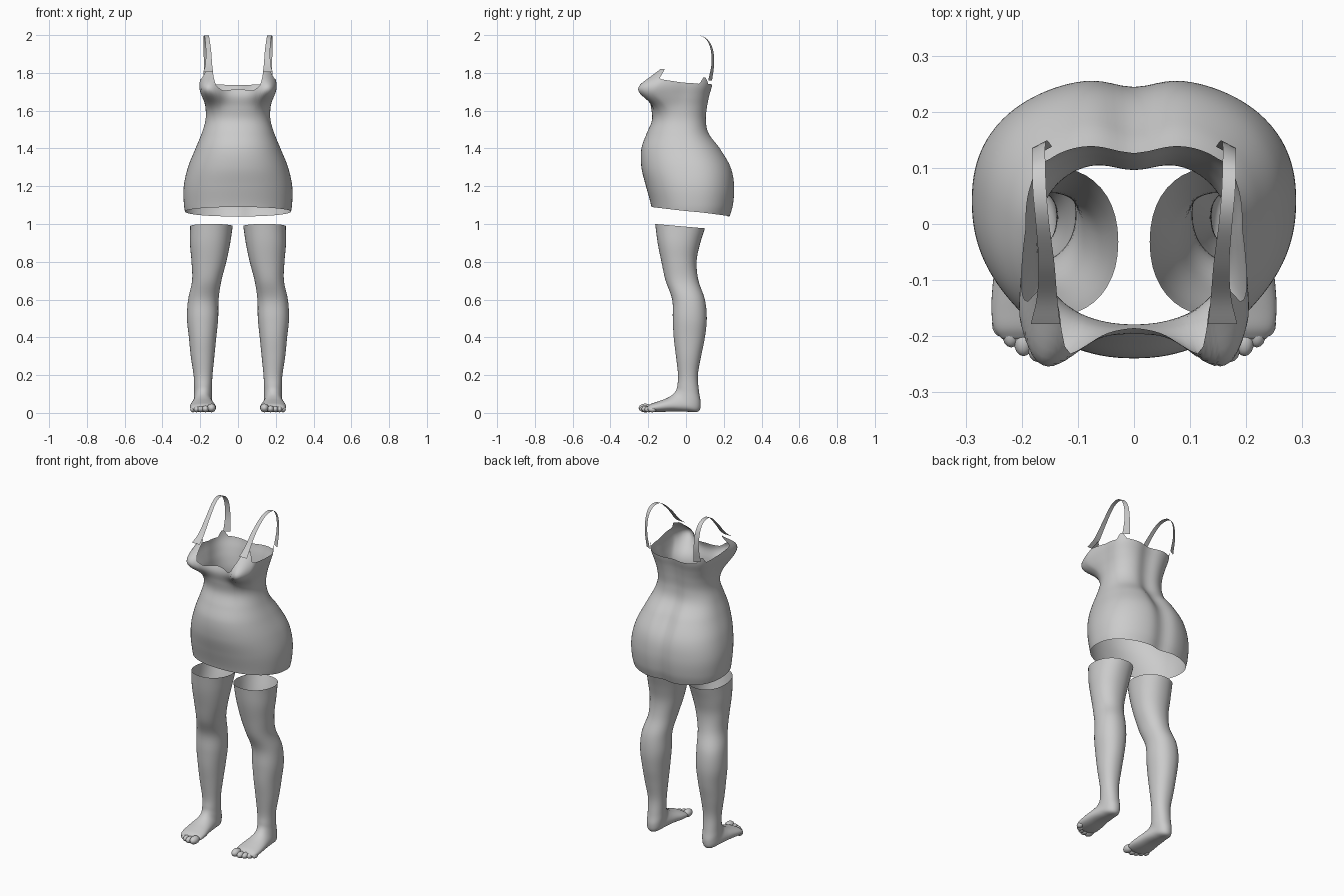
import bpy, bmesh, math
from mathutils import Vector

if "Cube" in bpy.data.objects:
    bpy.data.objects.remove(bpy.data.objects["Cube"])

grey = bpy.data.materials.new("plain grey")
grey.use_nodes = True
grey.diffuse_color = (0.6, 0.6, 0.6, 1)
grey.node_tree.nodes["Principled BSDF"].inputs["Base Color"].default_value = (0.6, 0.6, 0.6, 1)


def sample(table, t):
    """Smooth interpolation of rows keyed by their first value."""
    t = min(max(t, table[0][0]), table[-1][0])
    i = max(j for j in range(len(table) - 1) if table[j][0] <= t)
    a, b = table[i], table[i + 1]
    p, n = table[max(i - 1, 0)], table[min(i + 2, len(table) - 1)]
    h = b[0] - a[0]
    s = (t - a[0]) / h
    out = []
    for k in range(1, len(a)):
        ma = (b[k] - p[k]) / (b[0] - p[0]) * h
        mb = (n[k] - a[k]) / (n[0] - a[0]) * h
        out.append((2*s**3 - 3*s**2 + 1) * a[k] + (s**3 - 2*s**2 + s) * ma
                   + (3*s**2 - 2*s**3) * b[k] + (s**3 - s**2) * mb)
    return out


def linear(table, t):
    for a, b in zip(table, table[1:]):
        if t <= b[0]:
            return a[1] + (b[1] - a[1]) * (t - a[0]) / (b[0] - a[0])
    return table[-1][1]


def bell(d, width):
    return math.exp(-(d / width) ** 2)


def finish(name, bm, mirror=False):
    mesh = bpy.data.meshes.new(name)
    bm.to_mesh(mesh)
    bm.free()
    mesh.materials.append(grey)
    mesh.shade_smooth()
    obj = bpy.data.objects.new(name, mesh)
    bpy.context.collection.objects.link(obj)
    if mirror:
        mod = obj.modifiers.new("mirror", "MIRROR")
        mod.use_mirror_merge = False
    return obj


def loft(bm, rings, closed=True, cap=False):
    """Skin a list of point rings; rings run upward, counter-clockwise."""
    rows = [[bm.verts.new(p) for p in ring] for ring in rings]
    n = len(rows[0])
    for lo, hi in zip(rows, rows[1:]):
        for i in range(n if closed else n - 1):
            j = (i + 1) % n
            bm.faces.new((lo[i], lo[j], hi[j], hi[i]))
    if cap:
        bm.faces.new(rows[0][::-1])


# Dress: height, half width, front y, back y, widest y, back squareness
BODY = [
    (1.03, 0.273, -0.175, 0.235, 0.04, 2.3),
    (1.10, 0.286, -0.185, 0.255, 0.04, 2.3),
    (1.20, 0.287, -0.212, 0.262, 0.04, 2.3),
    (1.30, 0.265, -0.236, 0.245, 0.03, 2.3),
    (1.40, 0.225, -0.236, 0.190, 0.00, 2.3),
    (1.48, 0.192, -0.208, 0.130, -0.02, 2.3),
    (1.55, 0.172, -0.180, 0.115, -0.03, 2.4),
    (1.62, 0.172, -0.185, 0.120, -0.03, 2.6),
    (1.68, 0.182, -0.195, 0.130, -0.02, 2.8),
    (1.74, 0.193, -0.175, 0.145, -0.01, 3.0),
    (1.83, 0.193, -0.150, 0.150, 0.00, 3.0),
]
# Top edge: degrees from the front, height
EDGE = [(0, 1.715), (22, 1.705), (30, 1.73), (41, 1.82), (54, 1.82), (64, 1.77),
        (90, 1.748), (112, 1.742), (120, 1.775), (127, 1.775), (138, 1.742), (180, 1.735)]


def body_point(angle, z):
    w, front, back, mid, power = sample(BODY, z)
    s, c = math.sin(angle), math.cos(angle)
    is_front = c > 0
    power = 2.2 if is_front else power
    x = math.copysign(abs(s) ** (2 / power), s) * w
    y = mid + (front - mid if is_front else back - mid) * abs(c) ** (2 / power)
    if is_front:
        # bust
        bump = bell(z - 1.72, 0.075) * bell(abs(x) - 0.145, 0.065) * min(1, c * 3)
        y -= 0.115 * bump
        x += math.copysign(0.035 * bump * abs(s), x)
    else:
        # spine and seat groove
        y -= (0.018 + 0.014 * bell(z - 1.38, 0.1)) * bell(x, 0.055) * c * c
    return Vector((x, y, z))


COLS, ROWS = 120, 56
bm = bmesh.new()
rings = []
for r in range(ROWS + 1):
    ring = []
    for i in range(COLS):
        a = math.tau * i / COLS
        deg = math.degrees(min(a, math.tau - a))
        low = 1.065 + 0.025 * math.cos(a)
        ring.append(body_point(a, low + (linear(EDGE, deg) - low) * r / ROWS))
    rings.append(ring)
loft(bm, rings)
finish("dress", bm)

# Shoulder straps: step, x, y, z, half width, twist
STRAP = [
    (0, 0.158, -0.178, 1.805, 0.026, 0.0),
    (1, 0.155, -0.130, 1.845, 0.018, 0.0),
    (2, 0.156, -0.070, 1.915, 0.014, 0.0),
    (3, 0.163, 0.000, 1.980, 0.012, 0.0),
    (4, 0.168, 0.055, 1.999, 0.012, 0.0),
    (5, 0.170, 0.105, 1.982, 0.012, -0.003),
    (6, 0.170, 0.135, 1.930, 0.012, -0.006),
    (7, 0.168, 0.142, 1.850, 0.013, -0.007),
    (8, 0.164, 0.128, 1.760, 0.018, -0.010),
]
bm = bmesh.new()
rings = []
for i in range(49):
    x, y, z, w, twist = sample(STRAP, i / 6)
    rings.append([(x + w * k, y + twist * k, z) for k in (-1, 0, 1)])
loft(bm, rings, closed=False)
finish("shoulder_straps", bm, mirror=True)

# Stockings, toe to thigh: front y, front z, back y, back z, inner x, outer x
LEG = [
    (-0.205, 0.034, -0.205, 0.010, 0.130, 0.235),
    (-0.185, 0.048, -0.185, 0.004, 0.119, 0.250),
    (-0.150, 0.060, -0.140, 0.004, 0.117, 0.254),
    (-0.110, 0.074, -0.070, 0.008, 0.125, 0.250),
    (-0.080, 0.090, 0.010, 0.006, 0.133, 0.242),
    (-0.062, 0.106, 0.066, 0.008, 0.138, 0.236),
    (-0.050, 0.125, 0.078, 0.050, 0.138, 0.233),
    (-0.045, 0.150, 0.069, 0.110, 0.138, 0.232),
    (-0.042, 0.200, 0.063, 0.200, 0.135, 0.235),
    (-0.053, 0.300, 0.080, 0.300, 0.125, 0.250),
    (-0.065, 0.400, 0.100, 0.400, 0.115, 0.260),
    (-0.070, 0.500, 0.110, 0.500, 0.105, 0.270),
    (-0.073, 0.600, 0.100, 0.600, 0.103, 0.264),
    (-0.108, 0.700, 0.066, 0.700, 0.088, 0.243),
    (-0.130, 0.800, 0.056, 0.800, 0.062, 0.246),
    (-0.150, 0.900, 0.073, 0.890, 0.042, 0.254),
    (-0.163, 1.000, 0.100, 0.977, 0.028, 0.253),
]
LEG = [(i,) + row for i, row in enumerate(LEG)]
bm = bmesh.new()
rings = []
for i in range((len(LEG) - 1) * 5 + 1):
    fy, fz, by, bz, xi, xo = sample(LEG, i / 5)
    ring = []
    for k in range(40):
        a = math.tau * k / 40
        c, s = math.cos(a), math.sin(a)
        f = 0.5 + 0.5 * math.copysign(abs(c) ** 0.92, c)
        x = (xi + xo) / 2 + (xo - xi) / 2 * math.copysign(abs(s) ** 0.92, s)
        ring.append((x, by + (fy - by) * f, bz + (fz - bz) * f))
    rings.append(ring)
loft(bm, rings, cap=True)
finish("stockings", bm, mirror=True)

# Toes: x, y, radius
bm = bmesh.new()
for x, y, r in [(0.140, -0.216, 0.023), (0.172, -0.219, 0.018), (0.197, -0.210, 0.017),
                (0.219, -0.196, 0.016), (0.238, -0.178, 0.015)]:
    new = bmesh.ops.create_uvsphere(bm, u_segments=16, v_segments=10, radius=r)["verts"]
    for v in new:
        v.co = Vector((v.co.x + x, v.co.y * 1.5 + y, v.co.z + r + 0.003))
finish("toes", bm, mirror=True)
